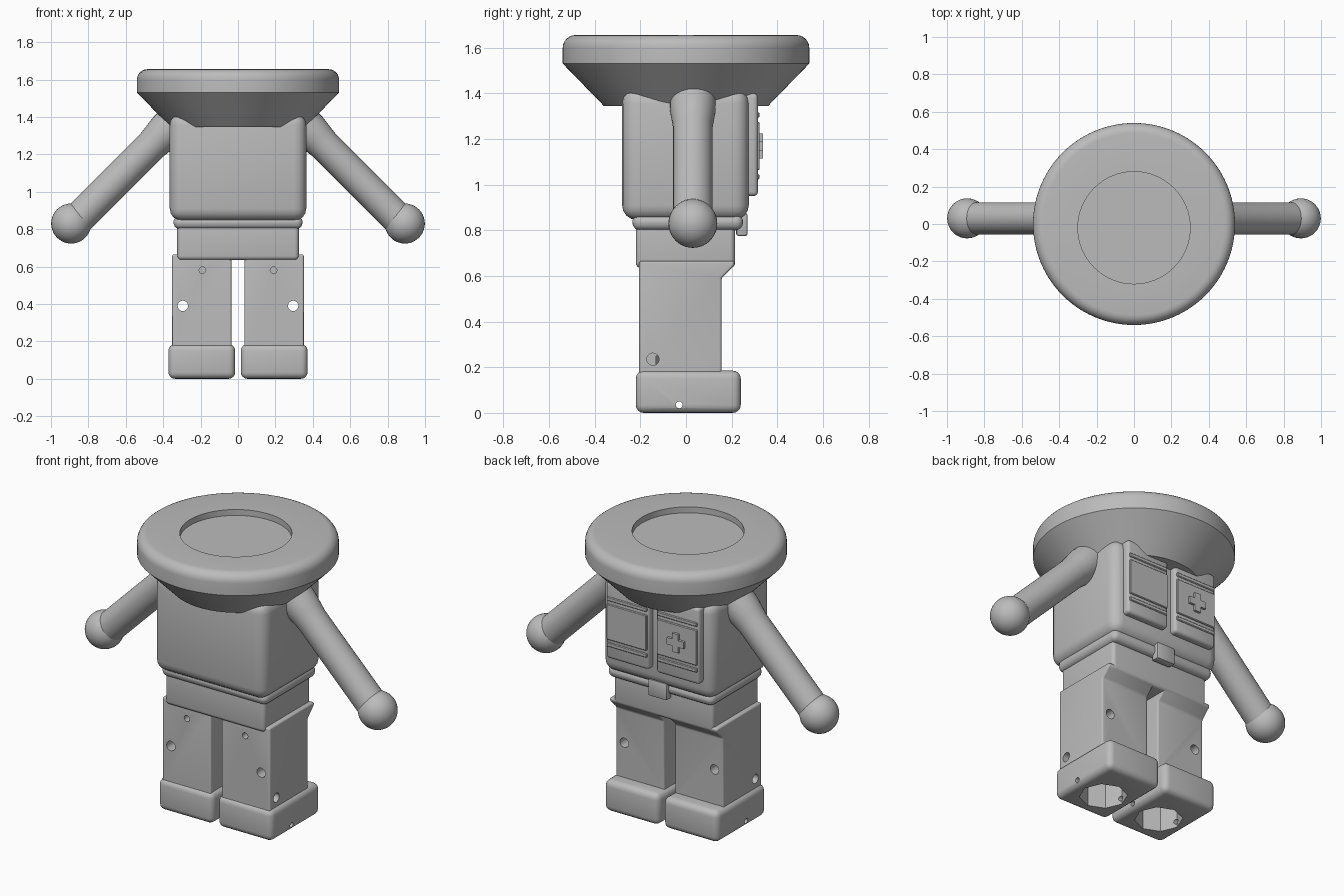
import bpy, bmesh, math
from mathutils import Matrix, Vector

cube = bpy.data.objects.get("Cube")
if cube:
    bpy.data.objects.remove(cube)

grey = bpy.data.materials.new("plain_grey")
grey.use_nodes = True
GREY = (0.5, 0.5, 0.5, 1)
grey.diffuse_color = GREY
grey.node_tree.nodes["Principled BSDF"].inputs["Base Color"].default_value = GREY


def finish(name, bm):
    bmesh.ops.recalc_face_normals(bm, faces=bm.faces)
    mesh = bpy.data.meshes.new(name)
    bm.to_mesh(mesh)
    bm.free()
    mesh.materials.append(grey)
    ob = bpy.data.objects.new(name, mesh)
    bpy.context.collection.objects.link(ob)
    return ob


def smooth(ob, angle=35):
    bpy.ops.object.select_all(action='DESELECT')
    ob.select_set(True)
    bpy.context.view_layer.objects.active = ob
    bpy.ops.object.shade_smooth_by_angle(angle=math.radians(angle))


def prism(name, profile, x0, x1, bevel=0, segs=4):
    """Extrude a (y, z) profile from x0 to x1 and round its edges."""
    bm = bmesh.new()
    face = bm.faces.new([bm.verts.new((x0, y, z)) for y, z in profile])
    ext = bmesh.ops.extrude_face_region(bm, geom=[face])
    verts = [v for v in ext["geom"] if isinstance(v, bmesh.types.BMVert)]
    bmesh.ops.translate(bm, verts=verts, vec=(x1 - x0, 0, 0))
    bmesh.ops.recalc_face_normals(bm, faces=bm.faces)
    if bevel:
        bmesh.ops.bevel(bm, geom=bm.edges[:], offset=bevel, segments=segs,
                        profile=0.5, affect='EDGES', clamp_overlap=True)
    return finish(name, bm)


def box(name, x, y, z, bevel=0, segs=4):
    corners = [(y[0], z[0]), (y[1], z[0]), (y[1], z[1]), (y[0], z[1])]
    return prism(name, corners, min(x), max(x), bevel, segs)


def lathe(name, profile, start=(0, 0, 0), axis=(0, 0, 1), steps=64):
    """Turn a (radius, distance) profile around an axis."""
    bm = bmesh.new()
    verts = [bm.verts.new((r, 0, h)) for r, h in profile]
    edges = [bm.edges.new(pair) for pair in zip(verts, verts[1:])]
    bmesh.ops.spin(bm, geom=verts + edges, axis=(0, 0, 1), cent=(0, 0, 0),
                   angle=math.tau, steps=steps)
    bmesh.ops.remove_doubles(bm, verts=bm.verts, dist=1e-4)
    turn = Vector((0, 0, 1)).rotation_difference(Vector(axis)).to_matrix().to_4x4()
    bm.transform(Matrix.Translation(start) @ turn)
    return finish(name, bm)


def rod(start, axis, radius, length, steps=16):
    return lathe("cutter", [(0, 0), (radius, 0), (radius, length), (0, length)],
                 start, axis, steps)


def combine(ob, tool, operation='DIFFERENCE'):
    mod = ob.modifiers.new("cut", 'BOOLEAN')
    mod.object = tool
    mod.operation = operation
    mod.solver = 'EXACT'
    bpy.context.view_layer.objects.active = ob
    bpy.ops.object.modifier_apply(modifier=mod.name)
    bpy.data.objects.remove(tool)


# Round dish-shaped head with a shallow recess on top
rim = [(0.485 + 0.055 * math.cos(a), 1.6 + 0.055 * math.sin(a))
       for a in [math.pi / 2 * i / 6 for i in range(7)]]
head = lathe("head", [(0, 1.345), (0.36, 1.345), (0.54, 1.53)] + rim + [(0, 1.655)], steps=96)
combine(head, rod((0, -0.02, 1.62), (0, 0, 1), 0.3, 0.1, 64))
smooth(head)

# Torso, belt and hips
smooth(box("torso", (-0.365, 0.365), (-0.28, 0.275), (0.845, 1.42), 0.065))
smooth(box("belt", (-0.345, 0.345), (-0.235, 0.25), (0.8, 0.872), 0.034))
smooth(box("belt_buckle", (-0.062, 0.062), (0.22, 0.27), (0.775, 0.875), 0.01, 2))
smooth(box("hips", (-0.325, 0.325), (-0.22, 0.215), (0.635, 0.86), 0.022))

# Back pouches, each with a raised middle panel and strap ridges
for side, s in (("left", 1), ("right", -1)):
    x = (0.024 * s, 0.305 * s)
    inner = (0.034 * s, 0.295 * s)
    smooth(box(side + "_pouch", x, (0.25, 0.315), (0.95, 1.4), 0.018, 3))
    smooth(box(side + "_pouch_panel", inner, (0.3, 0.323), (1.065, 1.275), 0.004, 1))
    for z in (1.035, 1.305):
        smooth(box(side + "_pouch_strap", inner, (0.3, 0.321), (z - 0.012, z + 0.012), 0.004, 1))

# Raised cross on one pouch
cx, cz, arm, half = -0.165, 1.17, 0.055, 0.02
smooth(box("cross_bar", (cx - arm, cx + arm), (0.31, 0.337), (cz - half, cz + half)))
smooth(box("cross_post", (cx - half, cx + half), (0.31, 0.337), (cz - arm, cz + arm)))

for side, s in (("left", 1), ("right", -1)):
    # Straight arm flaring slightly at the shoulder, with a ball hand
    smooth(lathe(side + "_arm", [(0, 0), (0.1, 0), (0.1, 0.12), (0.092, 0.18),
                                 (0.086, 0.23), (0.086, 0.82), (0, 0.82)],
                 (0.3 * s, 0.03, 1.41), (s, 0, -1), 32))
    ball = [(0.107 * math.sin(a), -0.107 * math.cos(a))
            for a in [math.pi * i / 20 for i in range(21)]]
    smooth(lathe(side + "_hand", ball, (0.892 * s, 0.03, 0.83), steps=32))

    # Leg with a sloped hip bulge, joined to a foot
    leg_side = [(-0.205, 0.1), (0.155, 0.1), (0.155, 0.59),
                (0.212, 0.645), (0.212, 0.665), (-0.205, 0.665)]
    xs = sorted((0.035 * s, 0.352 * s))
    leg = prism(side + "_leg", leg_side, xs[0], xs[1], 0.024)
    foot = box("foot", (0.015 * s, 0.372 * s), (-0.22, 0.24), (0, 0.185), 0.035)
    combine(leg, foot, 'UNION')

    # Sole socket and drilled holes
    combine(leg, rod((0.193 * s, -0.025, -0.05), (0, 0, 1), 0.13, 0.3, 8))
    combine(leg, rod((0.295 * s, -0.4, 0.39), (0, 1, 0), 0.028, 0.8))
    combine(leg, rod((0.19 * s, -0.4, 0.58), (0, 1, 0), 0.018, 0.3))
    combine(leg, rod((0.5 * s, -0.145, 0.235), (-s, 0, 0), 0.027, 0.25))
    combine(leg, rod((0.5 * s, -0.03, 0.035), (-s, 0, 0), 0.015, 0.55))
    smooth(leg)
